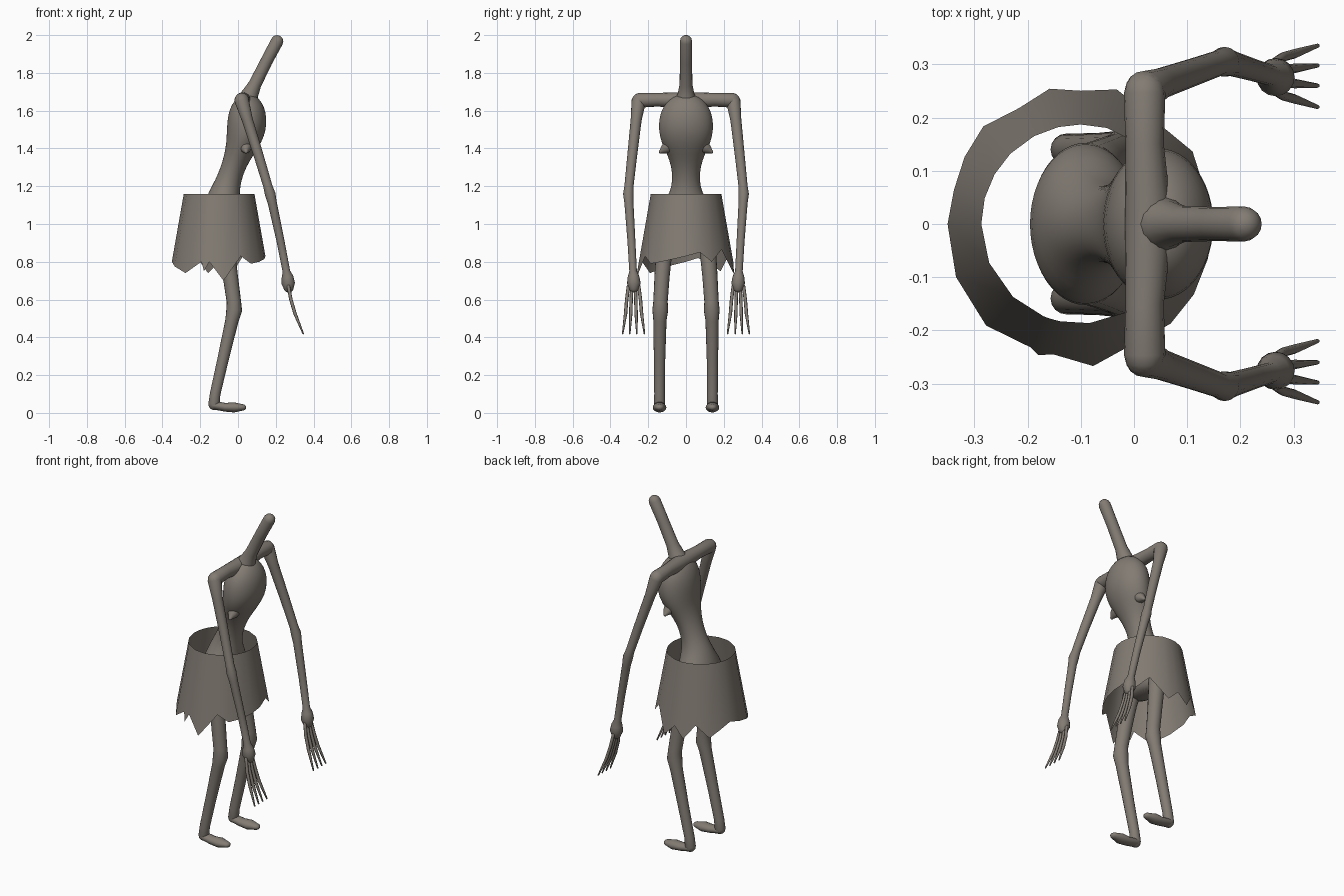
import bpy, bmesh, math
from mathutils import Vector

mat = bpy.data.materials.new("dusty grey brown")
mat.diffuse_color = (0.225, 0.2, 0.173, 1)


def finish(name, bm, mirror=False, subsurf=0):
    bmesh.ops.recalc_face_normals(bm, faces=bm.faces)
    me = bpy.data.meshes.new(name)
    bm.to_mesh(me)
    bm.free()
    me.materials.append(mat)
    ob = bpy.data.objects.new(name, me)
    bpy.context.collection.objects.link(ob)
    for p in me.polygons:
        p.use_smooth = True
    if mirror:
        ob.modifiers.new("mirror", "MIRROR").use_axis = (False, True, False)
    if subsurf:
        m = ob.modifiers.new("smooth", "SUBSURF")
        m.levels = m.render_levels = subsurf
    return ob


def skin_rings(bm, rings, capped=True):
    vs = [[bm.verts.new(p) for p in r] for r in rings]
    n = len(vs[0])
    for a, b in zip(vs, vs[1:]):
        for i in range(n):
            j = (i + 1) % n
            bm.faces.new((a[i], a[j], b[j], b[i]))
    if capped:
        bm.faces.new(vs[0][::-1])
        bm.faces.new(vs[-1])


def tube(bm, pts, segs=16, squash=1.0):
    """Round-ended tube through (x, y, z, radius) points."""
    ps = [(Vector(p[:3]), p[3]) for p in pts]
    d0 = (ps[0][0] - ps[1][0]).normalized()
    d1 = (ps[-1][0] - ps[-2][0]).normalized()
    caps = [math.radians(a) for a in (30, 58, 80)]
    head = [(ps[0][0] + d0 * ps[0][1] * math.sin(a), ps[0][1] * math.cos(a)) for a in caps[::-1]]
    tail = [(ps[-1][0] + d1 * ps[-1][1] * math.sin(a), ps[-1][1] * math.cos(a)) for a in caps]
    ps = head + ps + tail
    side_ref = Vector((0, 1, 0)) if abs(d0.y) < 0.8 else Vector((1, 0, 0))
    rings = []
    for i, (c, r) in enumerate(ps):
        t = (ps[min(i + 1, len(ps) - 1)][0] - ps[max(i - 1, 0)][0]).normalized()
        u = (side_ref - t * side_ref.dot(t)).normalized()
        v = t.cross(u)
        rings.append([c + u * r * math.cos(k * math.tau / segs)
                      + v * r * squash * math.sin(k * math.tau / segs) for k in range(segs)])
    skin_rings(bm, rings)


# torso: stacked ellipses (z, x min, x max, half depth in y)
bm = bmesh.new()
profile = [(0.88, -0.13, -0.03, 0.09), (0.92, -0.18, 0.0, 0.14), (1.0, -0.2, 0.015, 0.16),
           (1.07, -0.195, 0.015, 0.145), (1.13, -0.172, 0.01, 0.105), (1.18, -0.15, 0.01, 0.083),
           (1.23, -0.122, 0.018, 0.072), (1.3, -0.092, 0.042, 0.076), (1.37, -0.072, 0.085, 0.1),
           (1.43, -0.062, 0.125, 0.132), (1.5, -0.06, 0.151, 0.147), (1.57, -0.055, 0.151, 0.142),
           (1.62, -0.04, 0.14, 0.122), (1.66, -0.015, 0.115, 0.09), (1.685, 0.02, 0.085, 0.045)]
N = 24
skin_rings(bm, [[((a + b) / 2 + (b - a) / 2 * math.cos(k * math.tau / N),
                  h * math.sin(k * math.tau / N), z) for k in range(N)]
                for z, a, b, h in profile])
finish("torso", bm, subsurf=1)

# small pointed nubs low on the chest
bm = bmesh.new()
tube(bm, [(0.04, 0.085, 1.415, 0.036), (0.042, 0.115, 1.395, 0.025), (0.043, 0.134, 1.383, 0.01)], 12)
finish("chest_nubs", bm, mirror=True)

# shoulder bar
bm = bmesh.new()
tube(bm, [(0.02, -0.246, 1.655, 0.039), (0.02, -0.15, 1.658, 0.036), (0.025, -0.05, 1.655, 0.042),
          (0.025, 0.05, 1.655, 0.042), (0.02, 0.15, 1.658, 0.036), (0.02, 0.246, 1.655, 0.039)])
finish("shoulders", bm)

# headless long neck
bm = bmesh.new()
tube(bm, [(0.045, 0, 1.64, 0.065), (0.065, 0, 1.69, 0.044), (0.09, 0, 1.74, 0.034),
          (0.15, 0, 1.86, 0.032), (0.207, 0, 1.967, 0.033)])
finish("neck", bm)

# arms
bm = bmesh.new()
tube(bm, [(0.02, 0.25, 1.652, 0.038), (0.05, 0.264, 1.55, 0.029), (0.11, 0.285, 1.36, 0.026),
          (0.158, 0.302, 1.2, 0.024), (0.17, 0.305, 1.16, 0.028), (0.182, 0.302, 1.11, 0.024),
          (0.225, 0.289, 0.91, 0.021), (0.256, 0.28, 0.75, 0.02), (0.262, 0.278, 0.72, 0.031),
          (0.266, 0.276, 0.685, 0.036), (0.268, 0.276, 0.665, 0.028)])
finish("arms", bm, mirror=True)

# fingers
bm = bmesh.new()
for y0, y1 in ((0.25, 0.22), (0.268, 0.26), (0.287, 0.298), (0.305, 0.335)):
    tube(bm, [(0.267, y0, 0.67, 0.009), (0.28, y0 * 0.7 + y1 * 0.3, 0.6, 0.009),
              (0.302, (y0 + y1) / 2, 0.525, 0.009), (0.345, y1, 0.42, 0.004)], 8)
finish("fingers", bm, mirror=True)

# legs
bm = bmesh.new()
tube(bm, [(-0.085, 0.1, 1.0, 0.052), (-0.062, 0.115, 0.87, 0.044), (-0.04, 0.127, 0.72, 0.04),
          (-0.022, 0.135, 0.59, 0.038), (-0.02, 0.136, 0.545, 0.042), (-0.032, 0.138, 0.49, 0.035),
          (-0.08, 0.14, 0.28, 0.03), (-0.121, 0.14, 0.1, 0.028), (-0.127, 0.14, 0.045, 0.03)])
finish("legs", bm, mirror=True)

# feet
bm = bmesh.new()
tube(bm, [(-0.125, 0.14, 0.04, 0.03), (-0.07, 0.14, 0.03, 0.031),
          (-0.02, 0.14, 0.029, 0.036), (0.02, 0.14, 0.029, 0.024)], squash=0.74)
finish("feet", bm, mirror=True)

# ragged skirt: open cone whose hem height changes with the angle (degrees, z)
hem = [(0, 0.83), (18, 0.85), (33, 0.8), (52, 0.865), (75, 0.735), (90, 0.8), (103, 0.74),
       (118, 0.82), (135, 0.75), (150, 0.79), (165, 0.82), (180, 0.8), (203, 0.775), (227, 0.74),
       (248, 0.8), (252, 0.75), (258, 0.8), (275, 0.7), (298, 0.83), (312, 0.79), (328, 0.8), (345, 0.815)]
bm = bmesh.new()
rings = [[], []]
for a, z in hem:
    for ring, h in zip(rings, (z, 1.16)):
        r = 0.187 + (1.16 - h) * 0.176
        t = math.radians(a)
        ring.append((-0.1 + r * math.cos(t), r * math.sin(t), h))
skin_rings(bm, rings, capped=False)
finish("ragged_skirt", bm)
